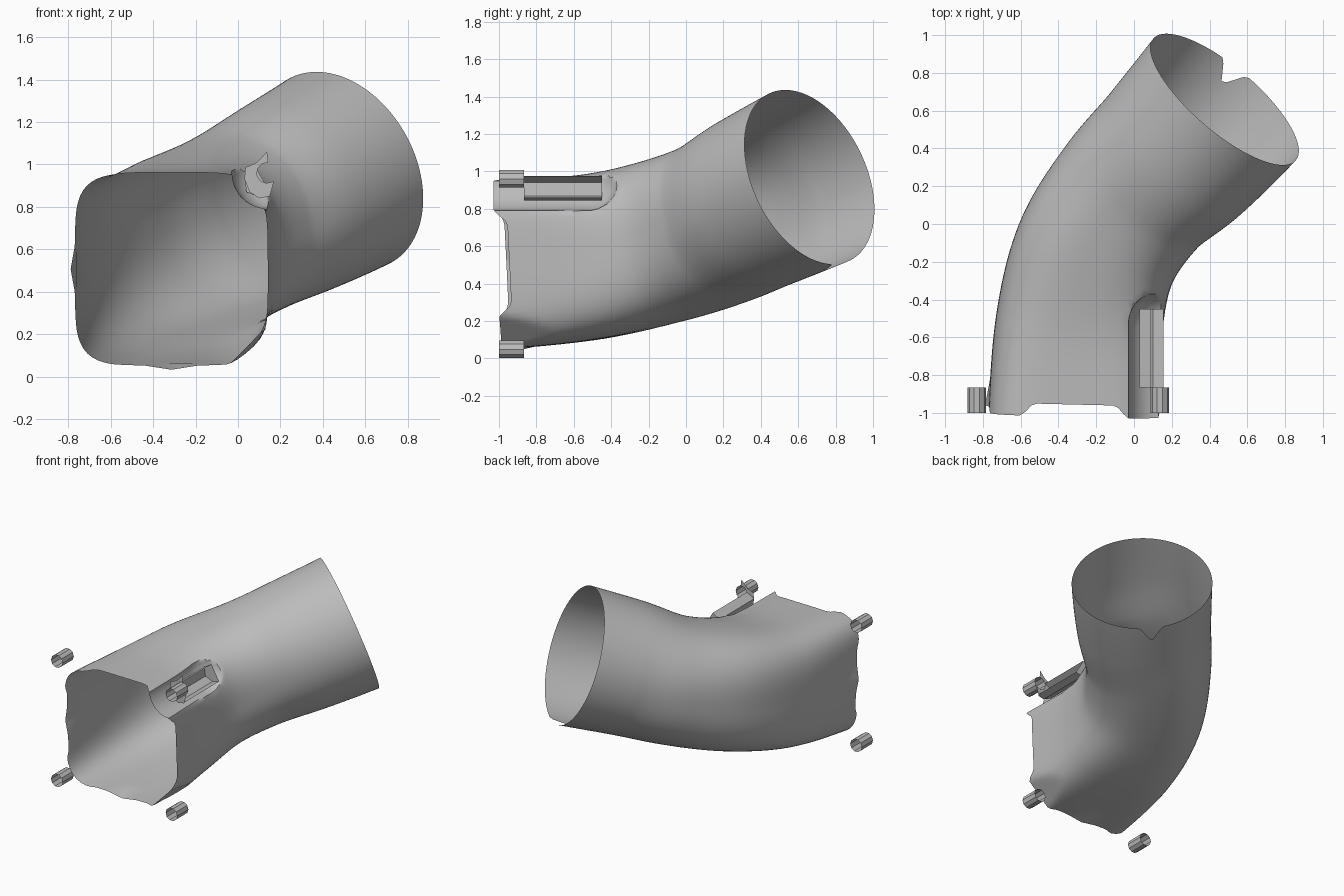
import bpy, bmesh, math
from mathutils import Vector

cube = bpy.data.objects.get("Cube")
if cube:
    bpy.data.objects.remove(cube)

grey = bpy.data.materials.new("plain grey")
grey.use_nodes = True
grey.diffuse_color = (0.5, 0.5, 0.5, 1)
grey.node_tree.nodes["Principled BSDF"].inputs["Base Color"].default_value = (0.5, 0.5, 0.5, 1)


def make_object(name, bm, smooth=False):
    mesh = bpy.data.meshes.new(name)
    bm.to_mesh(mesh)
    bm.free()
    mesh.materials.append(grey)
    obj = bpy.data.objects.new(name, mesh)
    bpy.context.collection.objects.link(obj)
    if smooth:
        bpy.ops.object.select_all(action="DESELECT")
        obj.select_set(True)
        bpy.context.view_layer.objects.active = obj
        bpy.ops.object.shade_smooth_by_angle(angle=math.radians(35))
    return obj


def strip(bm, first, second, closed=False):
    """Join two rows of vertices with quads."""
    count = len(first)
    for i in range(count if closed else count - 1):
        k = (i + 1) % count
        bm.faces.new((first[i], first[k], second[k], second[i]))


# Duct centre line: x, y, z and half width
SPINE = [Vector(p) for p in (
    (-0.315, -1, 0.505, 0.455), (-0.29, -0.53, 0.54, 0.442),
    (-0.2, -0.15, 0.62, 0.435), (0, 0.16, 0.72, 0.442),
    (0.245, 0.4, 0.845, 0.475), (0.48, 0.66, 0.97, 0.496))]
START = SPINE[0] - Vector((0, 0.47, 0.01, 0))
END = SPINE[-1] + Vector((0.21, 0.26, 0.125, 0.01))
KNOTS = [START] + SPINE + [END]


def spine(t):
    """Smooth curve through the knots, with its direction."""
    s = t * 5
    i = max(0, min(int(s), 4))
    u = s - i
    a, b, c, d = KNOTS[i:i + 4]
    q1, q2, q3 = (c - a) / 2, a - 2.5 * b + 2 * c - d / 2, (d - a) / 2 + 1.5 * (b - c)
    point = b + q1 * u + q2 * u * u + q3 * u ** 3
    slope = q1 + 2 * q2 * u + 3 * q3 * u * u
    return point.xyz, point.w, slope.xyz.normalized()


def angle_gap(a, b):
    return abs((a - b + 180) % 360 - 180)


def peak(angle, centre, half):
    return max(0, 1 - angle_gap(angle, centre) / half)


def recess(p):
    """Round pocket at the upper corner, flat cut at the lower one."""
    axis = Vector((0.14, min(p.y, -0.53), 0.96))
    away = p - axis
    if away.length < 0.17:
        p = axis + away.normalized() * 0.17
    extra = p.x - p.z - (-0.1 + 0.12 * (p.y + 1))
    if extra > 0 and p.z < 0.4 and p.y < -0.3:
        p = p + Vector((-extra / 2, 0, extra / 2))
    return p


# Duct: rounded square mouth turning into a round outlet
SIDES, RINGS = 120, 52
bm = bmesh.new()
rows = []
for j in range(RINGS + 1):
    row = []
    for i in range(SIDES):
        deg = i * 360 / SIDES
        # Scalloped mouth edge and V notch in the outlet rim
        trim = 0.028 if deg < 135 or deg > 315 else 0.012
        side = min(angle_gap(deg, a) for a in (0, 90, 180, 270))
        t0 = trim * max(0, min(1, (32 - side) / 6))
        t1 = 1 - 0.066 * peak(deg, 262, 9)
        t = t0 + (t1 - t0) * j / RINGS
        centre, half, ahead = spine(t)
        right = ahead.cross(Vector((0, 0, 1))).normalized()
        up = right.cross(ahead)
        c, s = math.cos(math.radians(deg)), math.sin(math.radians(deg))
        n = 2 + 3 * (1 - t) ** 2.5
        r = half / (abs(c) ** n + abs(s) ** n) ** (1 / n)
        lip = max(peak(deg, 180, 14), peak(deg, 270, 16))
        r += 0.02 * lip * max(0, 1 - j / 3)
        row.append(bm.verts.new(recess(centre + (right * c + up * s) * r)))
    rows.append(row)
for first, second in zip(rows, rows[1:]):
    strip(bm, first, second, closed=True)
bmesh.ops.recalc_face_normals(bm, faces=bm.faces)
make_object("duct", bm, smooth=True)

# Four open bolt sleeves around the mouth
for side, x in (("right", -0.832), ("left", 0.137)):
    for level, z in (("lower", 0.049), ("upper", 0.96)):
        bm = bmesh.new()
        ends = []
        for y in (-1, -0.865):
            ends.append([bm.verts.new((x + 0.049 * math.cos(k * math.tau / 10), y,
                                       z + 0.049 * math.sin(k * math.tau / 10)))
                         for k in range(10)])
        strip(bm, *ends, closed=True)
        bmesh.ops.recalc_face_normals(bm, faces=bm.faces)
        make_object(f"{level}_{side}_sleeve", bm)

# Trough behind the upper left sleeve, closed at its far end
bm = bmesh.new()
profile = ((0.09, 0.975), (0.03, 0.94), (0.04, 0.87), (0.1, 0.845), (0.155, 0.86))
near = [bm.verts.new((x, -0.865, z)) for x, z in profile]
far = [bm.verts.new((x, -0.45, z)) for x, z in profile]
strip(bm, near, far)
bm.faces.new(far)
make_object("mount_trough", bm)

# Hooked plate at the near end of the trough
bm = bmesh.new()
outer = [(0.137, 1.06), (0.09, 1.01), (0.035, 0.985), (0.03, 0.93),
         (0.055, 0.87), (0.1, 0.84), (0.15, 0.85), (0.17, 0.92)]
inner = [(0.137 + 0.049 * math.cos(math.radians(a)), 0.96 + 0.049 * math.sin(math.radians(a)))
         for a in range(-60, -277, -36)]
bm.faces.new([bm.verts.new((x, -0.865, z)) for x, z in outer + inner])
make_object("hook_plate", bm)
